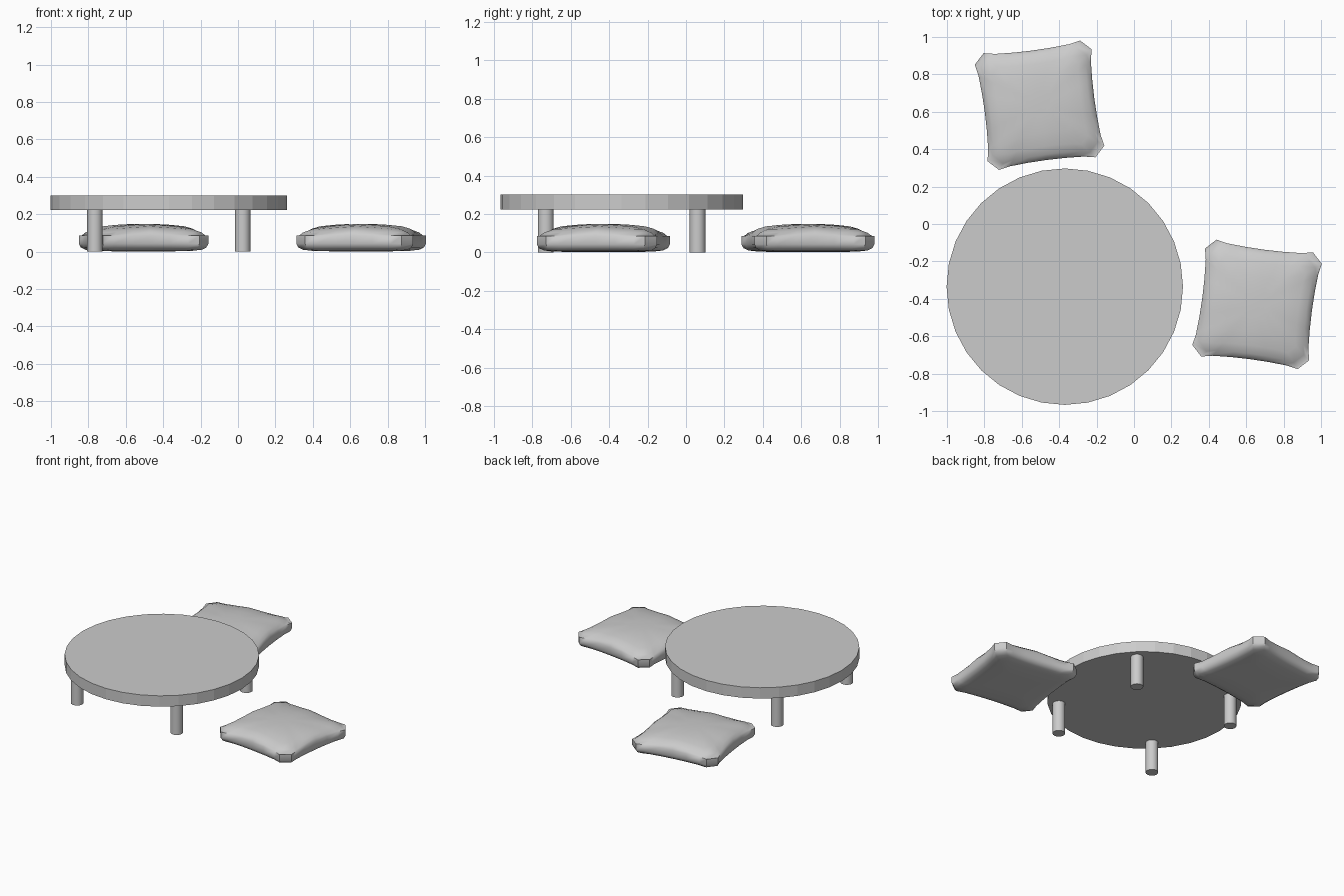
import bpy, bmesh, math
from mathutils import Matrix, Vector

cube = bpy.data.objects.get("Cube")
if cube:
    bpy.data.objects.remove(cube, do_unlink=True)

grey = bpy.data.materials.new("plain_grey")
grey.use_nodes = True
colour = (0.6, 0.6, 0.6, 1)
grey.diffuse_color = colour
grey.node_tree.nodes["Principled BSDF"].inputs["Base Color"].default_value = colour


def finish(obj, name, angle):
    obj.name = name
    obj.data.materials.append(grey)
    bpy.ops.object.select_all(action="DESELECT")
    obj.select_set(True)
    bpy.context.view_layer.objects.active = obj
    bpy.ops.object.shade_smooth_by_angle(angle=math.radians(angle))


def cylinder(name, x, y, bottom, top, radius, sides, angle):
    bpy.ops.mesh.primitive_cylinder_add(
        vertices=sides, radius=radius, depth=top - bottom,
        location=(x, y, (bottom + top) / 2))
    finish(bpy.context.object, name, angle)


# Round table on four legs
TABLE = (-0.37, -0.335)
LEG = 0.395
cylinder("table_top", *TABLE, 0.222, 0.3, 0.632, 32, 5)
for sx, side in ((-1, "right"), (1, "left")):
    for sy, end in ((-1, "front"), (1, "back")):
        cylinder(f"{end}_{side}_leg", TABLE[0] + sx * LEG, TABLE[1] + sy * LEG,
                 0, 0.222, 0.041, 32, 30)


def cushion(name, x, y, turn):
    # One pinched side with a clipped corner, repeated four times
    side = [(0.315, -0.26), (0.303, -0.2), (0.297, -0.1), (0.295, 0),
            (0.297, 0.1), (0.303, 0.2), (0.315, 0.26)]
    outline = [Matrix.Rotation(math.pi / 2 * q, 2) @ Vector(p)
               for q in range(4) for p in side]
    # Rings from the flat underside, round the edge, to the domed top
    rings = [(0.4, 0.001), (0.75, 0.004), (0.9, 0.01), (0.97, 0.022),
             (1, 0.042), (1, 0.085), (0.97, 0.106), (0.9, 0.122),
             (0.75, 0.135), (0.5, 0.143), (0.25, 0.147)]
    bm = bmesh.new()
    loops = [[bm.verts.new((p.x * s, p.y * s, z)) for p in outline]
             for s, z in rings]
    n = len(outline)
    for low, high in zip(loops, loops[1:]):
        for i in range(n):
            j = (i + 1) % n
            bm.faces.new((low[i], low[j], high[j], high[i]))
    bm.faces.new(loops[0][::-1])
    bm.faces.new(loops[-1])
    # Corners droop a little on top
    for v in bm.verts:
        if v.co.z > 0.1:
            v.co.z -= 0.025 * abs(v.co.x * v.co.y) / 0.08
    mesh = bpy.data.meshes.new(name)
    bm.to_mesh(mesh)
    bm.free()
    obj = bpy.data.objects.new(name, mesh)
    bpy.context.collection.objects.link(obj)
    obj.location = (x, y, 0)
    obj.rotation_euler.z = math.radians(turn)
    finish(obj, name, 50)


# Floor cushions beside and behind the table
cushion("left_cushion", 0.658, -0.43, -7.5)
cushion("back_cushion", -0.505, 0.635, 7.5)
